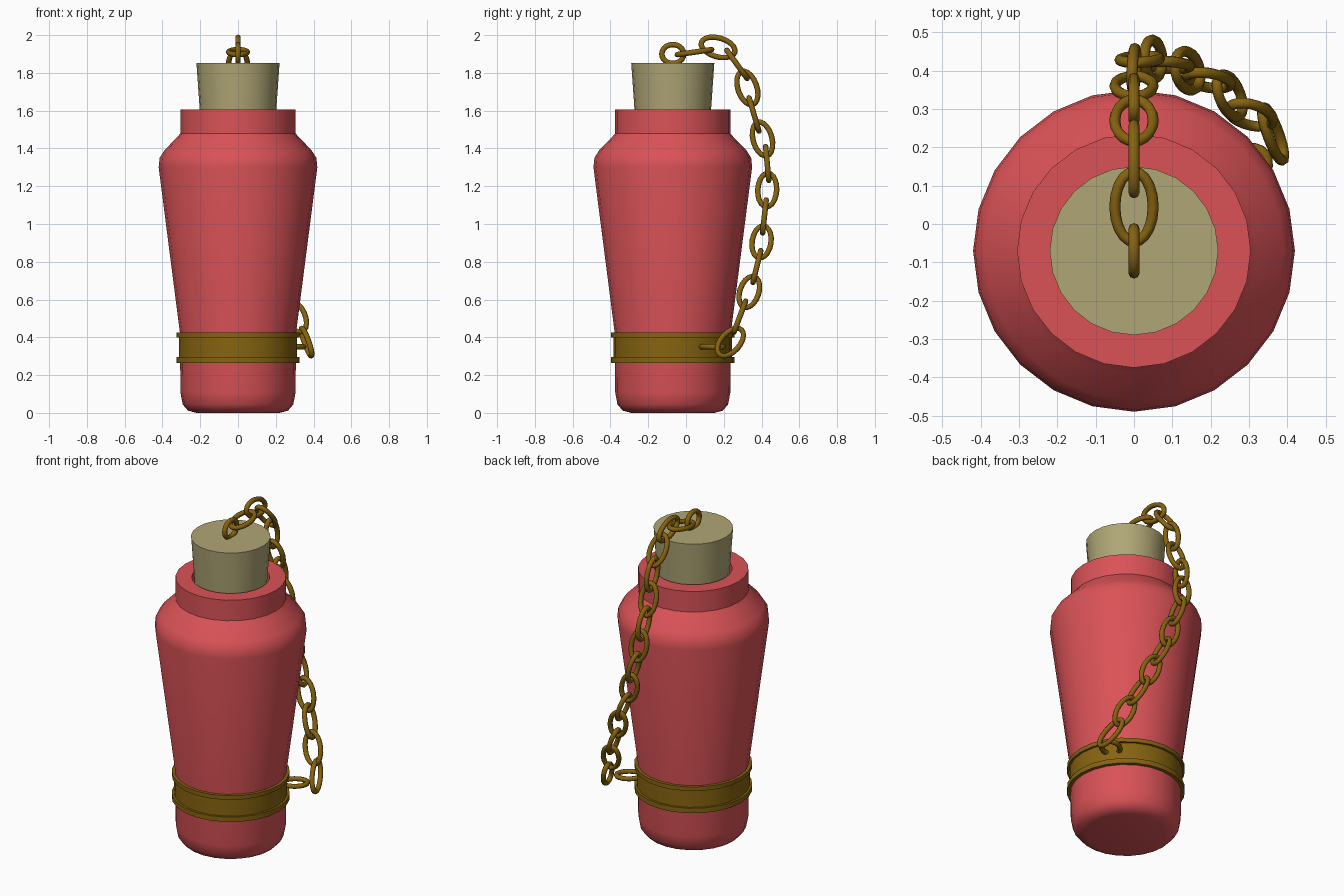
import bpy, bmesh, math
from mathutils import Vector, Matrix

if "Cube" in bpy.data.objects:
    bpy.data.objects.remove(bpy.data.objects["Cube"])

AXIS_Y = -0.07  # the bottle's turning axis


def material(name, rgb):
    mat = bpy.data.materials.new(name)
    mat.use_nodes = True
    mat.diffuse_color = (*rgb, 1)
    bsdf = mat.node_tree.nodes["Principled BSDF"]
    bsdf.inputs["Base Color"].default_value = (*rgb, 1)
    bsdf.inputs["Roughness"].default_value = 0.7
    return mat


red = material("red_glaze", (0.70, 0.085, 0.095))
cork_tan = material("cork_tan", (0.43, 0.38, 0.18))
brass = material("dark_brass", (0.24, 0.125, 0.005))


def smooth(obj, degrees):
    bpy.ops.object.select_all(action="DESELECT")
    obj.select_set(True)
    bpy.context.view_layer.objects.active = obj
    bpy.ops.object.shade_smooth_by_angle(angle=math.radians(degrees))


def lathe(name, profile, mat, sides=24, closed=False):
    """Turn a (radius, height) profile around the bottle axis."""
    bm = bmesh.new()
    verts = [bm.verts.new((r, 0, z)) for r, z in profile]
    pairs = list(zip(verts, verts[1:]))
    if closed:
        pairs.append((verts[-1], verts[0]))
    edges = [bm.edges.new(p) for p in pairs]
    bmesh.ops.spin(bm, geom=verts + edges, cent=(0, 0, 0), axis=(0, 0, 1),
                   angle=math.tau, steps=sides)
    bmesh.ops.remove_doubles(bm, verts=bm.verts, dist=0.0005)
    bmesh.ops.recalc_face_normals(bm, faces=bm.faces)
    mesh = bpy.data.meshes.new(name)
    bm.to_mesh(mesh)
    bm.free()
    mesh.materials.append(mat)
    obj = bpy.data.objects.new(name, mesh)
    obj.location.y = AXIS_Y
    bpy.context.collection.objects.link(obj)
    smooth(obj, 35)
    return obj


# Bottle with rounded foot, flared body, shoulder and open neck
lathe("bottle_body", [
    (0, 0), (0.22, 0), (0.265, 0.012), (0.293, 0.045), (0.305, 0.11),
    (0.307, 0.42), (0.42, 1.30), (0.415, 1.35), (0.39, 1.39),
    (0.32, 1.462), (0.305, 1.48), (0.305, 1.605), (0.215, 1.605),
    (0.205, 1.47), (0, 1.47)], red)

# Tapered stopper
lathe("stopper", [(0, 1.48), (0.194, 1.48), (0.22, 1.853), (0, 1.853)], cork_tan)

# Metal band with a raised rim at each edge
lathe("band", [
    (0.3, 0.265), (0.326, 0.265), (0.326, 0.295), (0.313, 0.295),
    (0.313, 0.40), (0.326, 0.40), (0.326, 0.425), (0.3, 0.425)],
    brass, closed=True)


def ring(name, centre, along, normal, stretch):
    """Oval wire ring, long along one direction and flat to the normal."""
    bpy.ops.mesh.primitive_torus_add(major_radius=0.05, minor_radius=0.0145,
                                     major_segments=20, minor_segments=8)
    obj = bpy.context.object
    obj.name = name
    for v in obj.data.vertices:
        v.co.x += stretch * v.co.x / math.hypot(v.co.x, v.co.y)
    x = Vector(along).normalized()
    z = Vector(normal)
    z = (z - x * z.dot(x)).normalized()
    turn = Matrix((x, z.cross(x), z)).transposed()
    obj.matrix_world = Matrix.Translation(centre) @ turn.to_4x4()
    obj.data.materials.append(brass)
    smooth(obj, 60)


# Chain path: stopper staple, links, band staple
path = [Vector(p) for p in (
    (0, -0.07, 1.90), (0, 0.045, 1.91), (0, 0.17, 1.935), (0, 0.27, 1.845),
    (0, 0.325, 1.72), (0, 0.36, 1.58), (0, 0.405, 1.45),
    (0.015, 0.43, 1.32), (0.05, 0.43, 1.18), (0.09, 0.415, 1.04),
    (0.14, 0.40, 0.905), (0.195, 0.375, 0.775), (0.25, 0.335, 0.64),
    (0.305, 0.285, 0.51), (0.363, 0.235, 0.375), (0.285, 0.14, 0.35))]

ring("stopper_staple", path[0], (0, 1, 0), (1, 0, 0), 0.008)
outward = path[-1] - Vector((0, AXIS_Y, path[-1].z))
ring("band_staple", path[-1], outward, (0, 0, 1), 0.02)

# Links alternate by a quarter turn
for i in range(1, len(path) - 1):
    along = path[i + 1] - path[i - 1]
    if i == len(path) - 2:
        along = path[i] - path[i - 1] + Vector((0, -0.07, 0))
    side = Vector((1, 0, 0))
    normal = side if i % 2 == 0 else along.cross(side)
    ring(f"chain_link_{i}", path[i], along, normal, 0.042)
